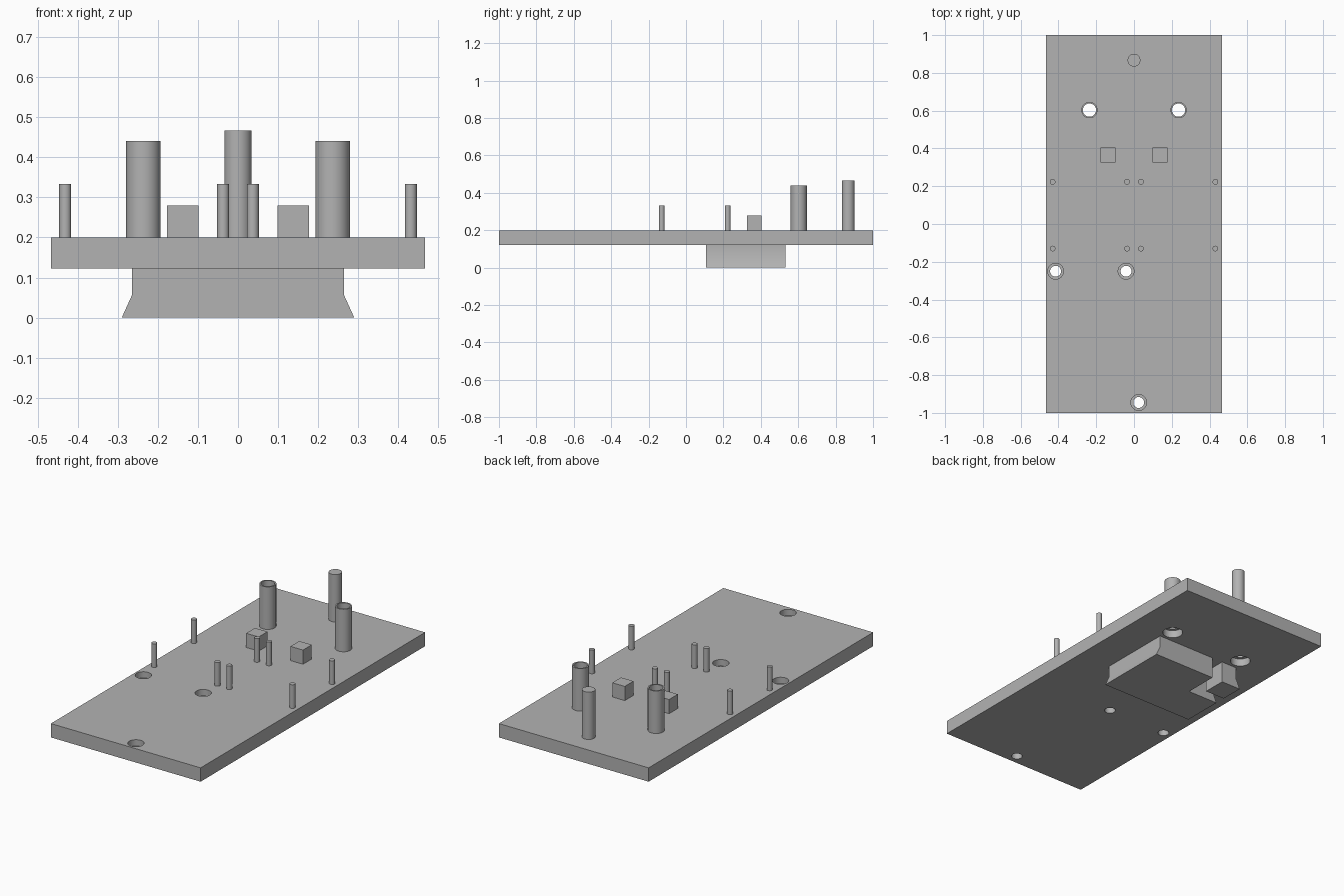
import bpy, bmesh, math

if "Cube" in bpy.data.objects:
    bpy.data.objects.remove(bpy.data.objects["Cube"])

grey = bpy.data.materials.new("plain grey")
grey.diffuse_color = (0.45, 0.45, 0.45, 1)
grey.use_nodes = True
grey.node_tree.nodes["Principled BSDF"].inputs["Base Color"].default_value = grey.diffuse_color


def finish(name, bm, smooth=False):
    bmesh.ops.recalc_face_normals(bm, faces=bm.faces)
    me = bpy.data.meshes.new(name)
    bm.to_mesh(me)
    bm.free()
    me.materials.append(grey)
    ob = bpy.data.objects.new(name, me)
    bpy.context.collection.objects.link(ob)
    if smooth:
        shade(ob)
    return ob


def shade(ob):
    bpy.ops.object.select_all(action='DESELECT')
    ob.select_set(True)
    bpy.context.view_layer.objects.active = ob
    bpy.ops.object.shade_smooth_by_angle(angle=math.radians(30))


def box(name, x0, x1, y0, y1, z0, z1):
    bm = bmesh.new()
    bmesh.ops.create_cube(bm, size=1)
    for v in bm.verts:
        v.co = (x1 if v.co.x > 0 else x0, y1 if v.co.y > 0 else y0, z1 if v.co.z > 0 else z0)
    return finish(name, bm)


def lathe(name, x, y, profile, n=40, smooth=True):
    """Revolve an (r, z) profile around a vertical axis; open ends on the axis are capped."""
    bm = bmesh.new()
    rings = [[bm.verts.new((x + r * math.cos(2 * math.pi * i / n),
                            y + r * math.sin(2 * math.pi * i / n), z)) for i in range(n)]
             for r, z in profile]
    closed = profile[0] == profile[-1]
    for a, b in zip(rings, rings[1:]):
        for i in range(n):
            j = (i + 1) % n
            bm.faces.new((a[i], a[j], b[j], b[i]))
    if closed:
        bmesh.ops.remove_doubles(bm, verts=bm.verts, dist=1e-6)
    else:
        bm.faces.new(rings[0])
        bm.faces.new(rings[-1])
    return finish(name, bm, smooth)


def cut(target, cutters):
    for c in cutters:
        c.hide_render = True
        c.hide_set(True)
        mod = target.modifiers.new("cut", 'BOOLEAN')
        mod.operation = 'DIFFERENCE'
        mod.solver = 'EXACT'
        mod.object = c
    bpy.context.view_layer.update()
    me = bpy.data.meshes.new_from_object(target.evaluated_get(bpy.context.evaluated_depsgraph_get()))
    target.modifiers.clear()
    target.data = me
    for c in cutters:
        bpy.data.objects.remove(c)
    shade(target)


BOTTOM, TOP = 0.122, 0.2

# base plate with stepped screw holes
plate = box("base_plate", -0.467, 0.467, -1, 1, BOTTOM, TOP)
holes = []
for x, y in ((-0.415, -0.25), (-0.042, -0.25), (0.025, -0.945)):
    holes.append(lathe("screw_hole", x, y, [(0.029, 0.05), (0.029, 0.165), (0.042, 0.165), (0.042, 0.25)]))
for x in (-0.236, 0.236):
    holes.append(lathe("tube_hole", x, 0.603, [(0.053, 0.05), (0.053, 0.165), (0.035, 0.165), (0.035, 0.25)]))
cut(plate, holes)

# hollow tubes
for x in (-0.236, 0.236):
    lathe("tube", x, 0.603, [(0.035, TOP), (0.043, TOP), (0.043, 0.44), (0.035, 0.44), (0.035, TOP)])

# tall locating post
lathe("tall_post", 0, 0.867, [(0.034, TOP), (0.034, 0.467)])

# thin pins
for x in (-0.431, -0.037, 0.037, 0.431):
    for y in (0.223, -0.13):
        lathe("pin", x, y, [(0.015, TOP), (0.015, 0.333)], 28)

# small cubes
for x in (-0.138, 0.138):
    box("cube_stop", x - 0.039, x + 0.039, 0.326, 0.404, TOP, 0.28)

# flared mounting block below the plate
outline = [(0.265, BOTTOM), (0.265, 0.055), (0.29, 0)]
outline += [(-x, z) for x, z in reversed(outline)]
bm = bmesh.new()
face = bm.faces.new([bm.verts.new((x, 0.107, z)) for x, z in outline])
ext = bmesh.ops.extrude_face_region(bm, geom=[face])["geom"]
bmesh.ops.translate(bm, vec=(0, 0.426, 0), verts=[g for g in ext if isinstance(g, bmesh.types.BMVert)])
block = finish("mounting_block", bm)

# L-shaped slot leaving a corner post
cut(block, [box("slot_back", -0.168, -0.10, 0.34, 0.6, -0.1, 0.2),
            box("slot_side", -0.4, -0.13, 0.34, 0.4, -0.1, 0.2)])
